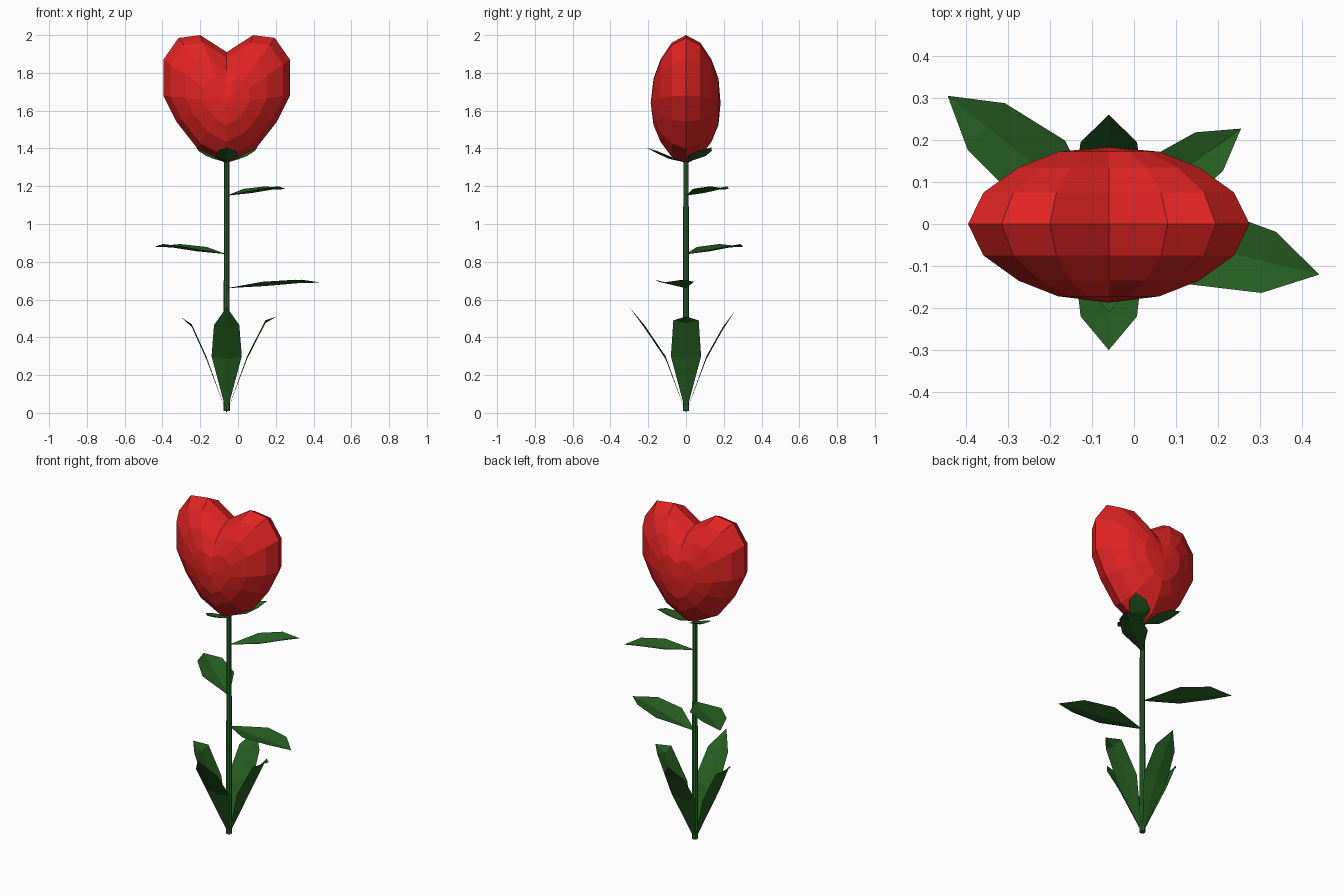
import bpy, math
from mathutils import Matrix, Vector

if "Cube" in bpy.data.objects:
    bpy.data.objects.remove(bpy.data.objects["Cube"])

CX = -0.06  # stem axis


def material(name, rgb):
    m = bpy.data.materials.new(name)
    m.diffuse_color = (*rgb, 1)
    m.use_nodes = True
    m.node_tree.nodes["Principled BSDF"].inputs["Base Color"].default_value = m.diffuse_color
    return m


RED = material("petal_red", (0.75, 0.017, 0.017))
GREEN = material("leaf_green", (0.02, 0.115, 0.016))
STEM = material("stem_green", (0.025, 0.13, 0.028))


def add_mesh(name, verts, faces, mat):
    me = bpy.data.meshes.new(name)
    me.from_pydata(verts, [], faces)
    me.update()
    me.materials.append(mat)
    ob = bpy.data.objects.new(name, me)
    bpy.context.collection.objects.link(ob)
    return ob


def leaf(name, angle, rows):
    """Folded leaf growing outwards; rows = (reach, z, half width, edge lift)."""
    rot = Matrix.Rotation(math.radians(angle), 4, 'Z')
    (r0, z0, *_), *mids, (r1, z1, *_) = rows
    pts = [Vector((r0, 0, z0))]
    for r, z, w, lift in mids:
        pts += [Vector((r, w, z + lift)), Vector((r, 0, z)), Vector((r, -w, z + lift))]
    pts.append(Vector((r1, 0, z1)))
    faces = [(0, 2, 1), (0, 3, 2)]
    for i in range(len(mids) - 1):
        a = 1 + 3 * i
        faces += [(a, a + 1, a + 4, a + 3), (a + 1, a + 2, a + 5, a + 4)]
    a, tip = 3 * len(mids) - 2, len(pts) - 1
    faces += [(a, a + 1, tip), (a + 1, a + 2, tip)]
    move = Matrix.Translation((CX, 0, 0)) @ rot
    return add_mesh(name, [move @ p for p in pts], faces, GREEN)


# Heart-shaped bloom: outline rings shrinking towards front and back
half = [(0, 1.91), (.14, 2.0), (.255, 1.985), (.335, 1.87), (.335, 1.68),
        (.265, 1.54), (.155, 1.40), (0, 1.32)]
outline = half + [(-x, z) for x, z in half[-2:0:-1]]
zc, n = 1.64, len(outline)
rings = [(-.172, .36), (-.135, .64), (-.075, .89), (0, 1),
         (.075, .89), (.135, .64), (.172, .36)]
verts = [(CX + x * s, y, zc + (z - zc) * s) for y, s in rings for x, z in outline]
faces = [(r * n + i, r * n + (i + 1) % n, (r + 1) * n + (i + 1) % n, (r + 1) * n + i)
         for r in range(len(rings) - 1) for i in range(n)]
front, back, last = len(verts), len(verts) + 1, (len(rings) - 1) * n
verts += [(CX, -.187, zc), (CX, .183, zc)]
for i in range(n):
    j = (i + 1) % n
    faces += [(front, j, i), (back, last + i, last + j)]
add_mesh("heart_bloom", verts, faces, RED)

# Stem
bpy.ops.mesh.primitive_cone_add(vertices=8, radius1=.017, radius2=.014, depth=1.33,
                                location=(CX, 0, .675))
stem = bpy.context.object
stem.name = "stem"
stem.data.materials.append(STEM)

# Three sepals under the bloom
for i, a in enumerate((-90, 40, 140)):
    leaf(f"sepal_{i + 1}", a, [(0, 1.325, 0, 0), (.09, 1.345, .06, .015),
                               (.155, 1.375, .048, .012), (.21, 1.405, 0, 0)])

# Four upright leaves around the base
base = [("front", -90, (.22, .45), (.30, .56)), ("back", 90, (.195, .44), (.26, .54)),
        ("left", 180, (.185, .455), (.24, .505)), ("right", 0, (.205, .475), (.265, .51))]
for side, a, mid, tip in base:
    leaf(f"base_leaf_{side}", a, [(0, 0, 0, 0), (.108, .285, .08, .015),
                                  (*mid, .067, .015), (*tip, 0, 0)])

# Three side leaves spiralling up the stem
for i, (a, length, z, rise) in enumerate([(-13.5, .515, .66, .03), (141.5, .49, .84, .04),
                                          (35.8, .388, 1.15, .035)]):
    leaf(f"stem_leaf_{i + 1}", a,
         [(0, z, 0, 0), (.42 * length, z + .4 * rise, .185 * length, .022),
          (.76 * length, z + .9 * rise, .145 * length, .018), (length, z + rise, 0, 0)])
